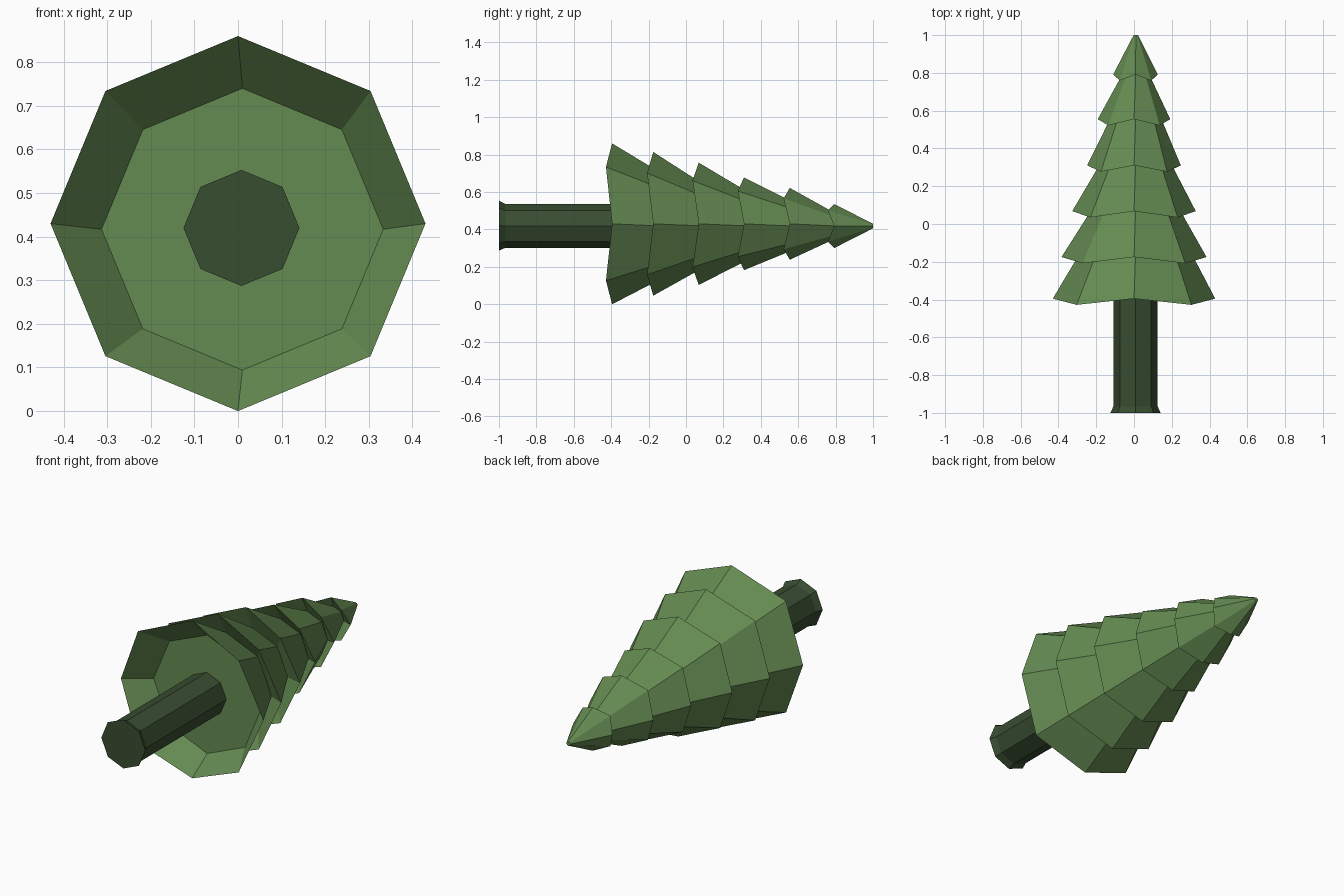
import bpy
import bmesh
from math import sin, cos, pi

if "Cube" in bpy.data.objects:
    bpy.data.objects.remove(bpy.data.objects["Cube"])

SIDES = 8


def material(name, color):
    m = bpy.data.materials.new(name)
    m.diffuse_color = color
    m.use_nodes = True
    m.node_tree.nodes["Principled BSDF"].inputs["Base Color"].default_value = m.diffuse_color
    return m


def loft(name, rings, mat):
    """Octagonal loft along y. Ring: (y, radius, centre x, centre z, zigzag depth)."""
    bm = bmesh.new()
    loops = []
    for y, r, cx, cz, zig in rings:
        loops.append([bm.verts.new((cx + r * cos(2 * pi * i / SIDES),
                                    y - zig * (i % 2),
                                    cz + r * sin(2 * pi * i / SIDES)))
                      for i in range(SIDES)])
    for a, b in zip(loops, loops[1:]):
        for i in range(SIDES):
            j = (i + 1) % SIDES
            bm.faces.new((a[i], a[j], b[j], b[i]))
    bm.faces.new(loops[0][::-1])
    bm.faces.new(loops[-1])
    bmesh.ops.recalc_face_normals(bm, faces=bm.faces)
    mesh = bpy.data.meshes.new(name)
    bm.to_mesh(mesh)
    bm.free()
    mesh.materials.append(mat)
    obj = bpy.data.objects.new(name, mesh)
    bpy.context.collection.objects.link(obj)
    return obj


green = material("needles", (0.13, 0.26, 0.085, 1))
dark = material("bark", (0.04, 0.074, 0.03, 1))

# Trunk with a flared foot
loft("trunk", [(-1.0, 0.133, 0.008, 0.42, 0),
               (-0.965, 0.117, 0.008, 0.419, 0),
               (-0.27, 0.117, 0.008, 0.419, 0)], dark)

# Foliage tiers: rim position and radius, then the tucked-in neck above it
tiers = [(-0.395, 0.43, -0.12, 0.276),
         (-0.175, 0.384, 0.11, 0.213),
         (0.068, 0.327, 0.35, 0.171),
         (0.31, 0.248, 0.58, 0.125),
         (0.555, 0.192, 0.81, 0.062),
         (0.792, 0.118, 1.0, 0.012)]
rings = [(-0.28, 0.323, 0.01, 0.417, 0)]  # recessed underside
for k, (rim_y, rim_r, neck_y, neck_r) in enumerate(tiers):
    shift = 0.0 if k < 5 else 0.008
    rings.append((rim_y, rim_r, shift, 0.43 if k < 5 else 0.418, 0.033))
    rings.append((neck_y, neck_r, 0.01, 0.418, 0))
loft("foliage", rings, green)
